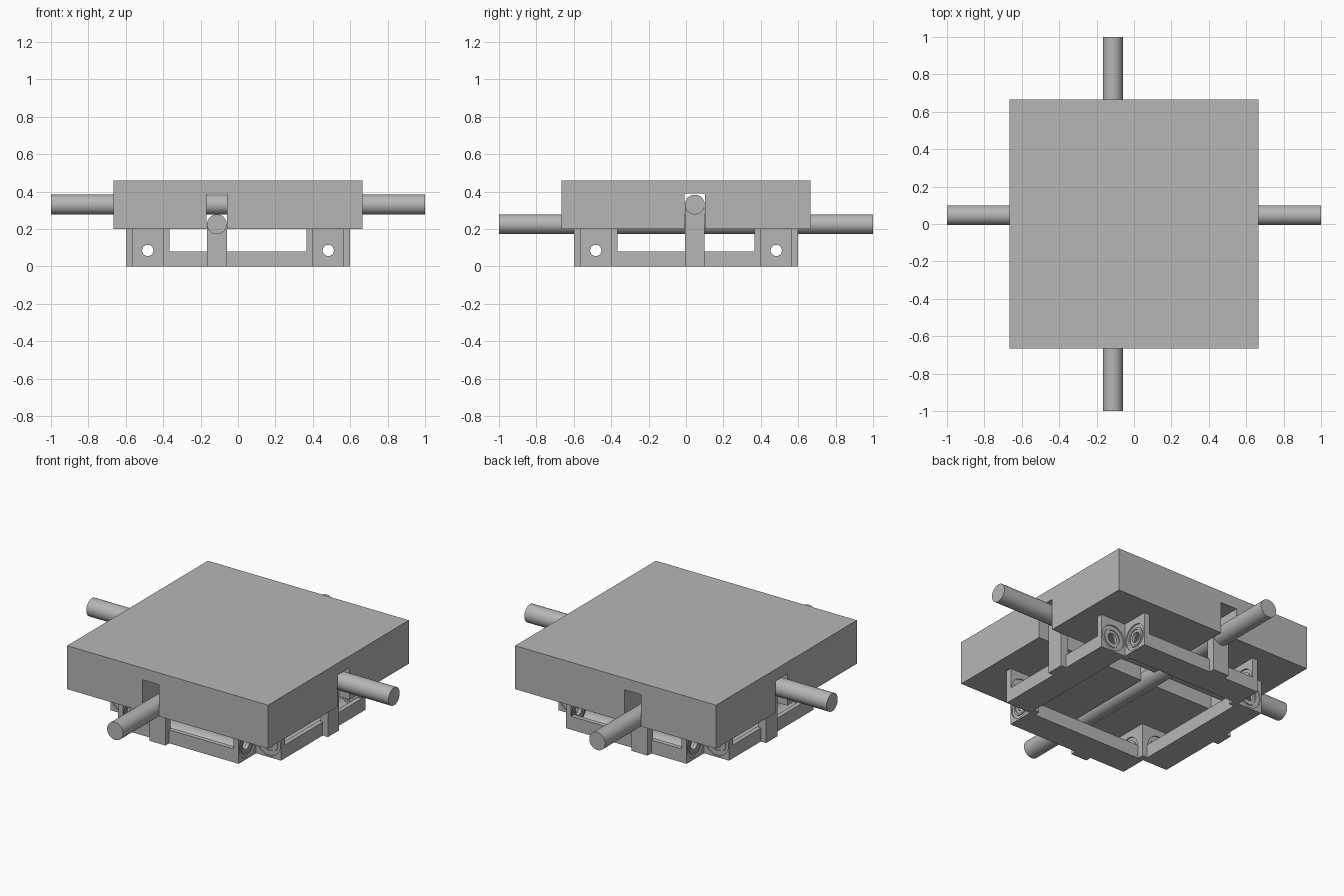
import bpy, bmesh, math
from mathutils import Matrix, Vector

if "Cube" in bpy.data.objects:
    bpy.data.objects.remove(bpy.data.objects["Cube"])

GREY = (0.47, 0.47, 0.47, 1)
grey = bpy.data.materials.new("plain grey")
grey.use_nodes = True
grey.diffuse_color = GREY
grey.node_tree.nodes["Principled BSDF"].inputs["Base Color"].default_value = GREY


def finish(name, bm):
    bmesh.ops.recalc_face_normals(bm, faces=bm.faces)
    mesh = bpy.data.meshes.new(name)
    bm.to_mesh(mesh)
    bm.free()
    mesh.materials.append(grey)
    ob = bpy.data.objects.new(name, mesh)
    bpy.context.collection.objects.link(ob)
    return ob


def prism(name, outline, place):
    """Extrude a closed outline; place(point, end) gives the 3D position."""
    bm = bmesh.new()
    a, b = [[bm.verts.new(place(p, end)) for p in outline] for end in (0, 1)]
    bm.faces.new(a)
    bm.faces.new(b)
    for i in range(len(a)):
        j = (i + 1) % len(a)
        bm.faces.new((a[i], a[j], b[j], b[i]))
    return finish(name, bm)


def box(name, lo, hi):
    rect = [(lo[0], lo[1]), (hi[0], lo[1]), (hi[0], hi[1]), (lo[0], hi[1])]
    return prism(name, rect, lambda p, e: (*p, hi[2] if e else lo[2]))


def cylinder(name, centre, radius, length, axis):
    bm = bmesh.new()
    turn = Vector((0, 0, 1)).rotation_difference(Vector(axis)).to_matrix().to_4x4()
    bmesh.ops.create_cone(bm, cap_ends=True, segments=48, radius1=radius, radius2=radius,
                          depth=length, matrix=Matrix.Translation(centre) @ turn)
    return finish(name, bm)


def select(ob):
    bpy.ops.object.select_all(action='DESELECT')
    ob.select_set(True)
    bpy.context.view_layer.objects.active = ob


def cut(ob, *cutters):
    for cutter in cutters:
        mod = ob.modifiers.new("cut", 'BOOLEAN')
        mod.operation, mod.solver, mod.object = 'DIFFERENCE', 'EXACT', cutter
        select(ob)
        bpy.ops.object.modifier_apply(modifier=mod.name)
        bpy.data.objects.remove(cutter)


def smooth(ob):
    select(ob)
    bpy.ops.object.shade_smooth_by_angle(angle=math.radians(30))


def ring(name, centre, axis, length, outer, inner):
    ob = cylinder(name, centre, outer, length, axis)
    cut(ob, cylinder("bore", centre, inner, length * 2, axis))
    smooth(ob)
    return ob


# Main measures
X, Y = (1, 0, 0), (0, 1, 0)
TOP, HALF, DECK = 0.46, 0.665, 0.2
ROD_X, ROD_Y, ROD_R = -0.113, 0.047, 0.053
INNER, WALL, OUTER = 0.365, 0.4, 0.565
MID, BORE_Z, BEAM_TOP = 0.4825, 0.085, 0.08

# Platform with crossing grooves underneath
platform = box("platform", (-HALF, -HALF, DECK), (HALF, HALF, TOP))
g, roof = ROD_R + 0.002, 0.39
cut(platform,
    box("groove", (ROD_X - g, -1, 0.1), (ROD_X + g, 1, roof)),
    box("groove", (-1, ROD_Y - g, 0.1), (1, ROD_Y + g, roof)))

# Crossing rods
smooth(cylinder("upper_rod", (0, ROD_Y, 0.33), ROD_R, 2, X))
smooth(cylinder("lower_rod", (ROD_X, 0, 0.225), ROD_R, 2, Y))

# Beam section with a half-round trough
TROUGH = 0.055
arc = [(MID + TROUGH * math.cos(t), BEAM_TOP - TROUGH * math.sin(t))
       for t in (math.pi * i / 16 for i in range(17))]
section = [(WALL, 0), (OUTER, 0), (OUTER, BEAM_TOP)] + arc + [(WALL, BEAM_TOP)]

for s, side_x, side_y in ((-1, "right", "front"), (1, "left", "back")):
    # Side beams
    smooth(prism(side_y + "_beam", section,
                 lambda p, e: (INNER * (2 * e - 1), s * p[0], p[1])))
    smooth(prism(side_x + "_beam", section,
                 lambda p, e: (s * p[0], INNER * (2 * e - 1), p[1])))
    # Posts holding the rods
    near, far = sorted((s * 0.55, s * 0.6))
    box(side_y + "_post", (ROD_X - ROD_R, near, 0), (ROD_X + ROD_R, far, 0.225))
    box(side_x + "_post", (near, ROD_Y - ROD_R, 0), (far, ROD_Y + ROD_R, 0.33))

    # Corner brackets with a bushing in each wall
    for t, side in ((-1, "front"), (1, "back")):
        label = side + "_" + side_x
        ell = [(INNER, INNER), (OUTER, INNER), (OUTER, WALL),
               (WALL, WALL), (WALL, OUTER), (INNER, OUTER)]
        bracket = prism(label + "_bracket", ell,
                        lambda p, e: (s * p[0], t * p[1], e * DECK))
        depth = (INNER + WALL) / 2
        seats = (((s * MID, t * depth, BORE_Z), Y), ((s * depth, t * MID, BORE_Z), X))
        cut(bracket, *[cylinder("seat", c, 0.076, 0.06, a) for c, a in seats])
        smooth(bracket)
        for c, a in seats:
            ring(label + "_bushing", c, a, 0.02, 0.077, 0.03)
            ring(label + "_bushing_lip", c, a, 0.03, 0.058, 0.046)
